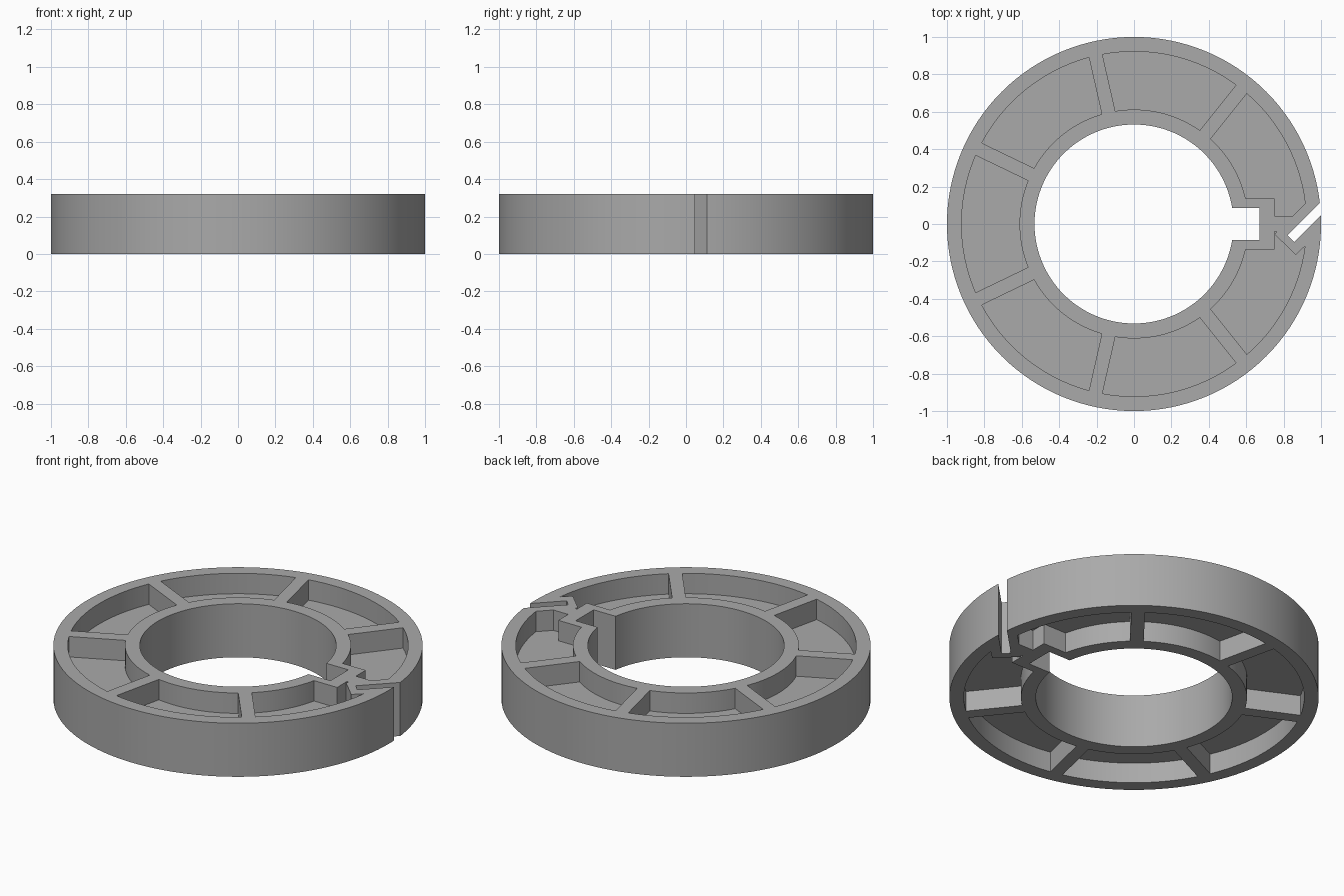
import bpy, bmesh, math

if "Cube" in bpy.data.objects:
    bpy.data.objects.remove(bpy.data.objects["Cube"])

HEIGHT, DEPTH = 0.32, 0.122        # ring height, pocket depth on each side
R_OUT, R_BORE = 1.0, 0.532         # outside and bore radii
P_OUT, P_IN = 0.922, 0.612         # pocket radii
RIB = 0.037                        # half width of a rib
STEP = 2 * math.pi / 7


def arc(r, a, b, n):
    return [(r * math.cos(a + (b - a) * i / n), r * math.sin(a + (b - a) * i / n))
            for i in range(n + 1)]


def prism(bm, points, z0, z1):
    """Extrude a closed outline between two heights."""
    low = bm.faces.new([bm.verts.new((x, y, z0)) for x, y in points])
    top = bmesh.ops.extrude_face_region(bm, geom=[low])["geom"]
    bmesh.ops.translate(bm, vec=(0, 0, z1 - z0),
                        verts=[v for v in top if isinstance(v, bmesh.types.BMVert)])


def make(name, prisms):
    bm = bmesh.new()
    for points, z0, z1 in prisms:
        prism(bm, points, z0, z1)
    bmesh.ops.recalc_face_normals(bm, faces=bm.faces)
    mesh = bpy.data.meshes.new(name)
    bm.to_mesh(mesh)
    bm.free()
    ob = bpy.data.objects.new(name, mesh)
    bpy.context.collection.objects.link(ob)
    return ob


def rib_angle(r):
    return math.asin(RIB / r)


# Five regular pockets between straight ribs
pockets = []
for k in range(1, 6):
    a, b = k * STEP, (k + 1) * STEP
    pockets.append(arc(P_OUT, a + rib_angle(P_OUT), b - rib_angle(P_OUT), 16) +
                   arc(P_IN, b - rib_angle(P_IN), a + rib_angle(P_IN), 16))

# Two pockets stepped around the keyway and the slot
for side, end in ((1, [(0.75, 0.135), (0.75, 0.042), (0.848, 0.042)]),
                  (-1, [(0.75, -0.135), (0.75, -0.04), (0.765, -0.042),
                        (0.752, -0.055), (0.864, -0.165)])):
    a_in, a_out = STEP - rib_angle(P_IN), STEP - rib_angle(P_OUT)
    pockets.append(arc(P_IN, side * a_in, side * math.asin(0.135 / P_IN), 14) + end +
                   arc(P_OUT, side * math.asin((0.11 if side > 0 else 0.118) / P_OUT),
                       side * a_out, 14))

# Bore with square keyway
KEY = 0.085
a = math.asin(KEY / R_BORE)
bore = arc(R_BORE, a, 2 * math.pi - a, 96) + [(0.67, -KEY), (0.67, KEY)]

# Slanted slot, blind at its inner end
slot = [(0.82, -0.06), (0.856, -0.096), (1.056, 0.104), (1.02, 0.14)]

ring = make("split_ring", [(arc(R_OUT, 0, 2 * math.pi, 128)[:-1], 0, HEIGHT)])
cuts = [(bore, -0.1, HEIGHT + 0.1), (slot, -0.1, HEIGHT + 0.1)]
for p in pockets:
    cuts += [(p, -0.1, DEPTH), (p, HEIGHT - DEPTH, HEIGHT + 0.1)]
cutter = make("ring_cutter", cuts)
cutter.hide_render = True

# Cut everything at once, then drop the cutter
mod = ring.modifiers.new("cut", "BOOLEAN")
mod.operation, mod.solver, mod.object = "DIFFERENCE", "EXACT", cutter
bpy.context.view_layer.objects.active = ring
ring.select_set(True)
bpy.ops.object.modifier_apply(modifier="cut")
bpy.data.objects.remove(cutter)

grey = bpy.data.materials.new("plain_grey")
grey.diffuse_color = (0.4, 0.4, 0.4, 1)
grey.use_nodes = True
grey.node_tree.nodes["Principled BSDF"].inputs["Base Color"].default_value = grey.diffuse_color
ring.data.materials.clear()
ring.data.materials.append(grey)
bpy.ops.object.shade_smooth_by_angle(angle=math.radians(30))
